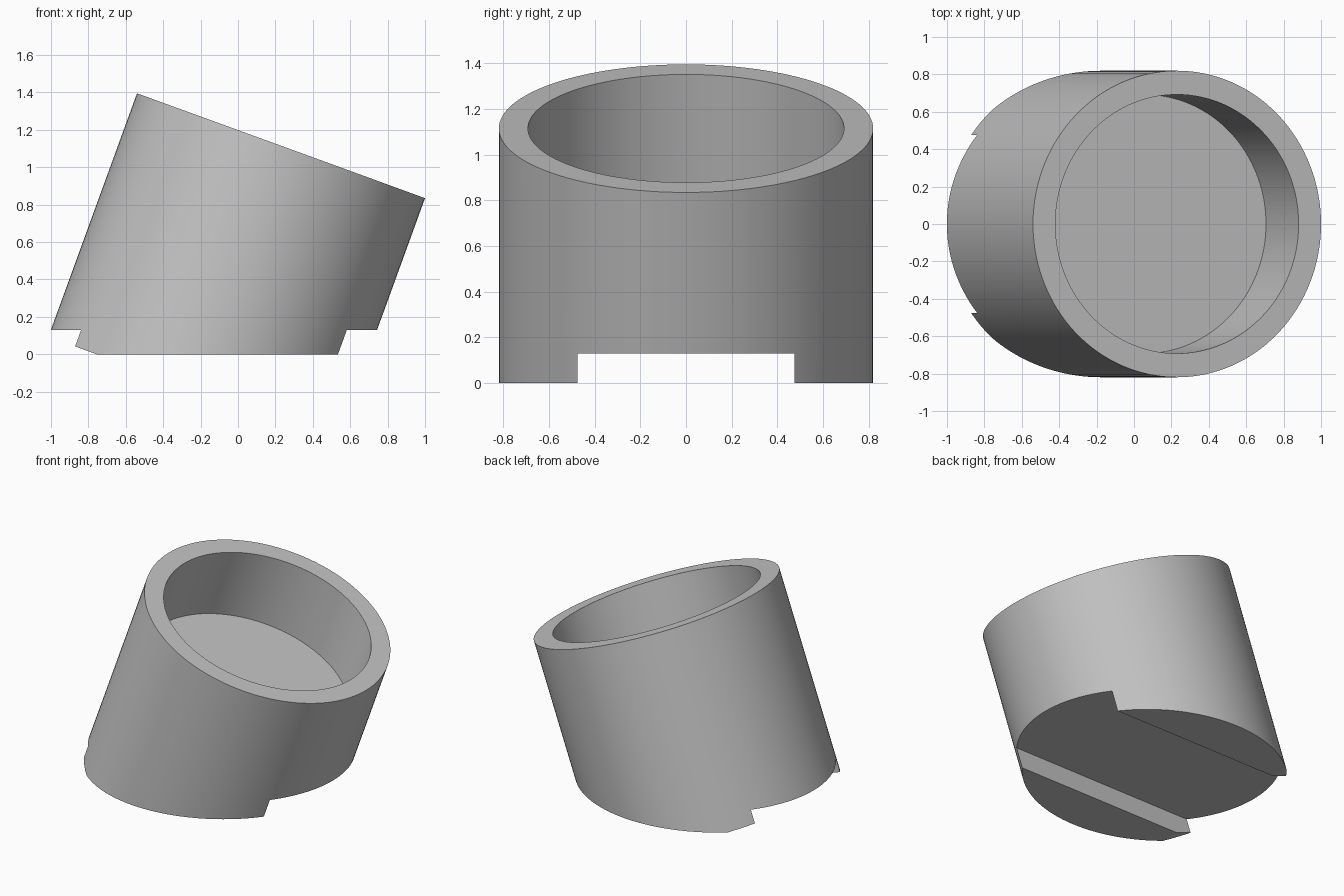
import bpy, bmesh, math
from mathutils import Matrix

if "Cube" in bpy.data.objects:
    bpy.data.objects.remove(bpy.data.objects["Cube"], do_unlink=True)

TILT = math.radians(20)
RADIUS, BORE = 0.8195, 0.692
LENGTH, DEPTH = 1.385, 0.51
SEGMENTS = 128

grey = bpy.data.materials.new("plain grey")
grey.use_nodes = True
colour = (0.55, 0.55, 0.55, 1)
grey.diffuse_color = colour
grey.node_tree.nodes["Principled BSDF"].inputs["Base Color"].default_value = colour


def make_object(name, bm):
    bmesh.ops.recalc_face_normals(bm, faces=bm.faces)
    mesh = bpy.data.meshes.new(name)
    bm.to_mesh(mesh)
    bm.free()
    mesh.materials.append(grey)
    obj = bpy.data.objects.new(name, mesh)
    bpy.context.collection.objects.link(obj)
    return obj


def make_cutter(name, size, centre):
    bm = bmesh.new()
    bmesh.ops.create_cube(bm, size=1)
    bmesh.ops.scale(bm, vec=size, verts=bm.verts)
    bmesh.ops.translate(bm, vec=centre, verts=bm.verts)
    obj = make_object(name, bm)
    obj.hide_render = True
    return obj


# Cup: rings joined from base rim, up the wall, into the bore, then capped
bm = bmesh.new()
rings = []
for radius, z in ((RADIUS, -LENGTH), (RADIUS, 0), (BORE, 0), (BORE, -DEPTH)):
    rings.append([bm.verts.new((radius * math.cos(a), radius * math.sin(a), z))
                  for a in (math.tau * i / SEGMENTS for i in range(SEGMENTS))])
for lower, upper in zip(rings, rings[1:]):
    for i in range(SEGMENTS):
        j = (i + 1) % SEGMENTS
        bm.faces.new((lower[i], lower[j], upper[j], upper[i]))
bm.faces.new(rings[0])
bm.faces.new(rings[-1])

# Lean the cup towards +x, with its mouth centred at the top
bm.transform(Matrix.Translation((0.23, 0, 1.115)) @ Matrix.Rotation(TILT, 4, "Y"))
cup = make_object("tilted_cup", bm)

# Flat standing surface and the wide slot across the underside
cutters = [make_cutter("ground_cutter", (4, 4, 1), (0, 0, -0.5)),
           make_cutter("slot_cutter", (4, 0.95, 1), (0, 0, -0.37))]
bpy.ops.object.select_all(action="DESELECT")
bpy.context.view_layer.objects.active = cup
cup.select_set(True)
for cutter in cutters:
    cut = cup.modifiers.new(cutter.name, "BOOLEAN")
    cut.operation = "DIFFERENCE"
    cut.solver = "EXACT"
    cut.object = cutter
    bpy.ops.object.modifier_apply(modifier=cut.name)
    bpy.data.objects.remove(cutter, do_unlink=True)

bpy.ops.object.shade_smooth_by_angle(angle=math.radians(15))
